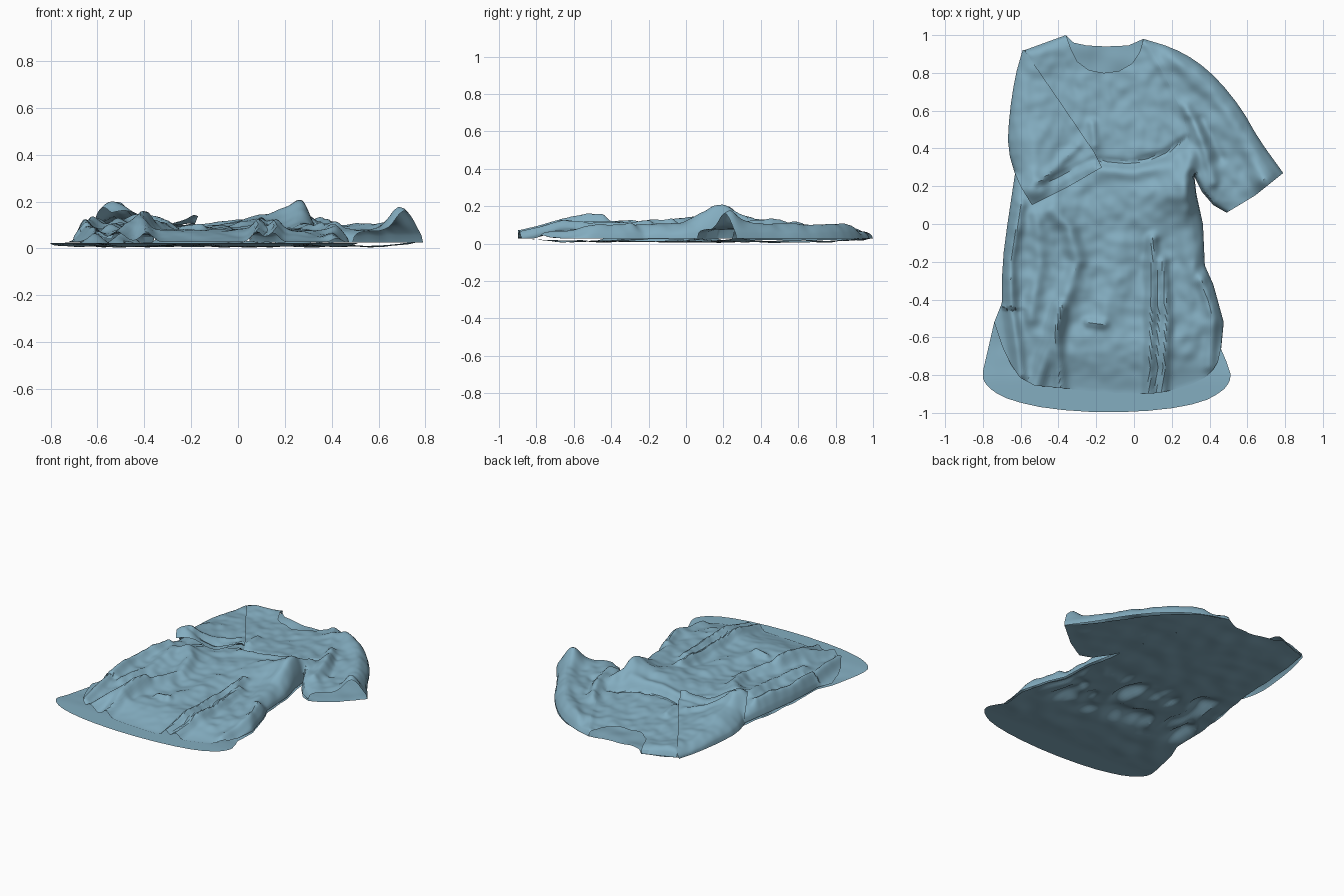
import bpy, math
from mathutils import Vector, noise

if "Cube" in bpy.data.objects:
    bpy.data.objects.remove(bpy.data.objects["Cube"])

V = lambda pts: [Vector((p[0], p[1])) for p in pts]

# --- helpers: polylines, Coons patches, fold fields
def soft(pts):
    """Round the corners of a polyline, keeping its ends."""
    pts = V(pts)
    out = [pts[0]]
    for a, b in zip(pts, pts[1:]):
        out += [a.lerp(b, .25), a.lerp(b, .75)]
    return out + [pts[-1]]

def sample(pts, n):
    lens = [(b - a).length for a, b in zip(pts, pts[1:])]
    total, out = sum(lens), []
    for i in range(n + 1):
        d, k = total * i / n, 0
        while k < len(lens) - 1 and d > lens[k]:
            d -= lens[k]
            k += 1
        out.append(pts[k].lerp(pts[k + 1], min(1, d / max(lens[k], 1e-6))))
    return out

def dist(p, path):
    best = 9.0
    for a, b in zip(path, path[1:]):
        ab = b - a
        t = max(0, min(1, (p - a).dot(ab) / max(ab.length_squared, 1e-9)))
        best = min(best, (p - a - ab * t).length_squared)
    return math.sqrt(best)

def bump(p, x, y, r, h):
    return h * math.exp(-((p.x - x) ** 2 + (p.y - y) ** 2) / (r * r))

def ridge(p, path, w, h):
    d = dist(p, path) / w
    return h * math.exp(-d * d) if d < 3 else 0.0

def puff(p, paths, w=0.07):
    t = min(1, min(dist(p, q) for q in paths) / w)
    return math.sqrt(1 - (1 - t) ** 2)

def step(a, b, x):
    t = max(0, min(1, (x - a) / (b - a)))
    return t * t * (3 - 2 * t)

def crumple(p, s, a, k=0.0):
    return a * noise.noise(Vector((p.x * s, p.y * s, k)))

cloth = bpy.data.materials.new("blue_cloth")
cloth.diffuse_color = (0.23, 0.42, 0.53, 1)
cloth.use_nodes = True
cloth.node_tree.nodes["Principled BSDF"].inputs["Base Color"].default_value = cloth.diffuse_color

def sheet(name, bottom, top, left, right, height, nu, nv):
    """Four boundary lines blended into a patch, raised by height(p)."""
    B, T = sample(bottom, nu), sample(top, nu)
    L, R = sample(left, nv), sample(right, nv)
    verts, faces = [], []
    for j in range(nv + 1):
        v = j / nv
        for i in range(nu + 1):
            u = i / nu
            p = B[i] * (1 - v) + T[i] * v + L[j] * (1 - u) + R[j] * u
            p = p - (B[0] * (1 - u) + B[nu] * u) * (1 - v) - (T[0] * (1 - u) + T[nu] * u) * v
            verts.append((p.x, p.y, height(p)))
    for j in range(nv):
        for i in range(nu):
            a = j * (nu + 1) + i
            faces.append((a, a + 1, a + nu + 2, a + nu + 1))
    me = bpy.data.meshes.new(name)
    me.from_pydata(verts, [], faces)
    me.materials.append(cloth)
    ob = bpy.data.objects.new(name, me)
    bpy.context.collection.objects.link(ob)
    bpy.context.view_layer.objects.active = ob
    ob.select_set(True)
    bpy.ops.object.shade_smooth_by_angle(angle=math.radians(30))
    ob.select_set(False)

# --- garment outlines
side_l = V([(-.74, -.52), (-.70, -.42), (-.70, -.3), (-.69, -.15), (-.67, 0), (-.64, .2),
            (-.61, .4), (-.6, .65), (-.58, .92)])
side_r = V([(.46, -.66), (.475, -.52), (.42, -.32), (.375, -.22), (.365, 0), (.33, .16), (.32, .25)])
raglan = V([(.32, .25), (.30, .4), (.26, .58), (.17, .77), (.05, .98)])
shoulder_l = V([(-.58, .92), (-.36, 1.0)])
arm_outer = soft([(.05, .98), (.2, .935), (.33, .865), (.45, .76), (.57, .61), (.66, .45), (.79, .27)])
arm_under = V([(.32, .25), (.36, .17), (.42, .1), (.49, .06)])
cuff_r = V([(.49, .06), (.64, .15), (.79, .27)])
hem_front = soft([(-.74, -.52), (-.68, -.7), (-.58, -.85), (-.37, -.87), (-.2, -.89), (.07, -.9),
                  (.17, -.89), (.36, -.83), (.44, -.75), (.46, -.66)])
hem_back = soft([(-.80, -.78), (-.80, -.83), (-.75, -.885), (-.65, -.935), (-.45, -.98), (-.15, -1.0),
                 (.15, -.985), (.36, -.945), (.47, -.885), (.51, -.83), (.51, -.79)])
neck_front = shoulder_l + V([(-.335, .93), (-.30, .86), (-.24, .815), (-.16, .8), (-.08, .81),
                             (-.01, .85), (.03, .91), (.05, .98)])
neck_back = shoulder_l + V([(-.32, .96), (-.25, .945), (-.15, .94), (-.03, .945), (.05, .98)])
edges = [side_l, side_r, shoulder_l, arm_outer, arm_under]

# --- folds: path, width, height
folds = [(V(p), w, h) for p, w, h in [
    ([(-.43, .08), (-.34, -.03), (-.30, -.2), (-.37, -.4), (-.44, -.62), (-.52, -.86)], .045, .045),
    ([(-.39, -.45), (-.41, -.6), (-.39, -.87)], .035, .04),
    ([(.1, -.08), (.09, -.3), (.09, -.6), (.08, -.9)], .03, .045),
    ([(.15, -.2), (.17, -.5), (.15, -.89)], .03, .04),
    ([(-.6, .1), (-.66, -.2), (-.65, -.45), (-.60, -.8)], .035, .045),
    ([(-.52, .05), (-.5, -.2), (-.55, -.5)], .04, .025),
    ([(.3, .35), (.26, .05), (.3, -.25)], .05, .03),
    ([(.36, -.3), (.42, -.5), (.4, -.75)], .035, .03),
    ([(-.08, -.1), (-.1, -.35), (-.16, -.5)], .06, .018),
    ([(-.24, -.52), (-.16, -.53)], .025, .025),
    ([(-.18, .33), (.0, .32), (.17, .37), (.28, .45)], .025, -.025),
    ([(-.18, .28), (.0, .28), (.2, .31)], .04, .025),
    ([(-.22, .53), (-.21, .42)], .025, .02),
    ([(.28, .62), (.36, .45), (.42, .22)], .03, .03),
    ([(.36, .55), (.46, .35)], .03, -.02),
    ([(.2, .88), (.42, .68), (.58, .45), (.68, .25)], .05, .03),
    ([(.28, .58), (.17, .77), (.07, .95)], .025, .01),
]]
bumps = [(.25, .19, .12, .09), (.08, .12, .2, .045), (.7, .22, .07, .085), (.33, .45, .1, .03),
         (-.45, .05, .2, .03), (-.2, -.25, .25, -.008), (-.15, .85, .3, -.02)]

def loft(p):
    h = .05 + crumple(p, 7, .012) + crumple(p, 16, .009, 3)
    h += sum(bump(p, *b) for b in bumps)
    if p.y < -.45:      # front hem sinks onto the back panel between folds
        h *= step(-.02, .22, dist(p, hem_front))
    h += sum(ridge(p, *f) for f in folds)
    return max(.002, h)

def front_z(p):
    return .026 + puff(p, edges, .06) * loft(p)

def back_z(p):
    hem = step(-.65, -.85, p.y)
    neck = step(.75, .95, p.y)
    # bunched cloth rising under the waist
    waist = step(-.52, -.32, p.y) * step(.2, -.05, p.y + .15 * (p.x + .15))
    bunch = max(0, noise.noise(Vector((p.x * 9, p.y * 4.5, 2.0))) + .12) * .075
    flat = .011 + crumple(p, 8, .010, 7) * (1 - hem) + .013 * max(hem, neck)
    return max(0, flat + waist * bunch * puff(p, edges[:2], .1))

# --- body panels and right sleeve
sheet("front_panel", hem_front, neck_front, side_l, side_r + raglan[1:], front_z, 110, 150)
back_l = V([(-.80, -.78), (-.77, -.65)]) + side_l
back_r = V([(.51, -.79), (.49, -.73)]) + side_r + raglan[1:]
sheet("back_panel", hem_back, neck_back, back_l, back_r, back_z, 80, 110)
sheet("right_sleeve_top", arm_under, arm_outer, raglan, cuff_r, front_z, 44, 44)
sheet("right_sleeve_under", arm_under, arm_outer, raglan, cuff_r,
      lambda p: back_z(p) + bump(p, .79, .27, .08, .02), 30, 30)

# --- left sleeve folded over the chest
fold_outer = soft([(-.54, .1), (-.62, .23), (-.67, .4), (-.66, .58), (-.63, .78), (-.59, .92)])
fold_inner = V([(-.17, .30), (-.21, .38), (-.38, .63), (-.58, .92)])
cuff_l = V([(-.54, .1), (-.36, .19), (-.17, .30)])
tip = V([(-.59, .92), (-.58, .92)])
band = V([(-.49, .23), (-.3, .41)])
band2 = V([(-.5, .2), (-.22, .34)])

def sleeve_z(p):
    h = loft(p) + .014 + bump(p, -.53, .2, .1, .1) + bump(p, -.2, .31, .08, .035)
    h += bump(p, -.54, .42, .12, .03) + ridge(p, band, .025, .015) - ridge(p, band2, .02, .013)
    return .024 + puff(p, [fold_outer[3:]], .12) * h

def sleeve_under_z(p):
    return .02 + puff(p, [fold_outer[3:], fold_inner], .12) * .02 + \
        (loft(p) + .004) * puff(p, [fold_outer], .2)

sheet("left_sleeve_top", cuff_l, tip, fold_outer, fold_inner, sleeve_z, 50, 70)
sheet("left_sleeve_under", cuff_l, tip, fold_outer, fold_inner,
      lambda p: min(sleeve_under_z(p), sleeve_z(p) - .004), 26, 40)
